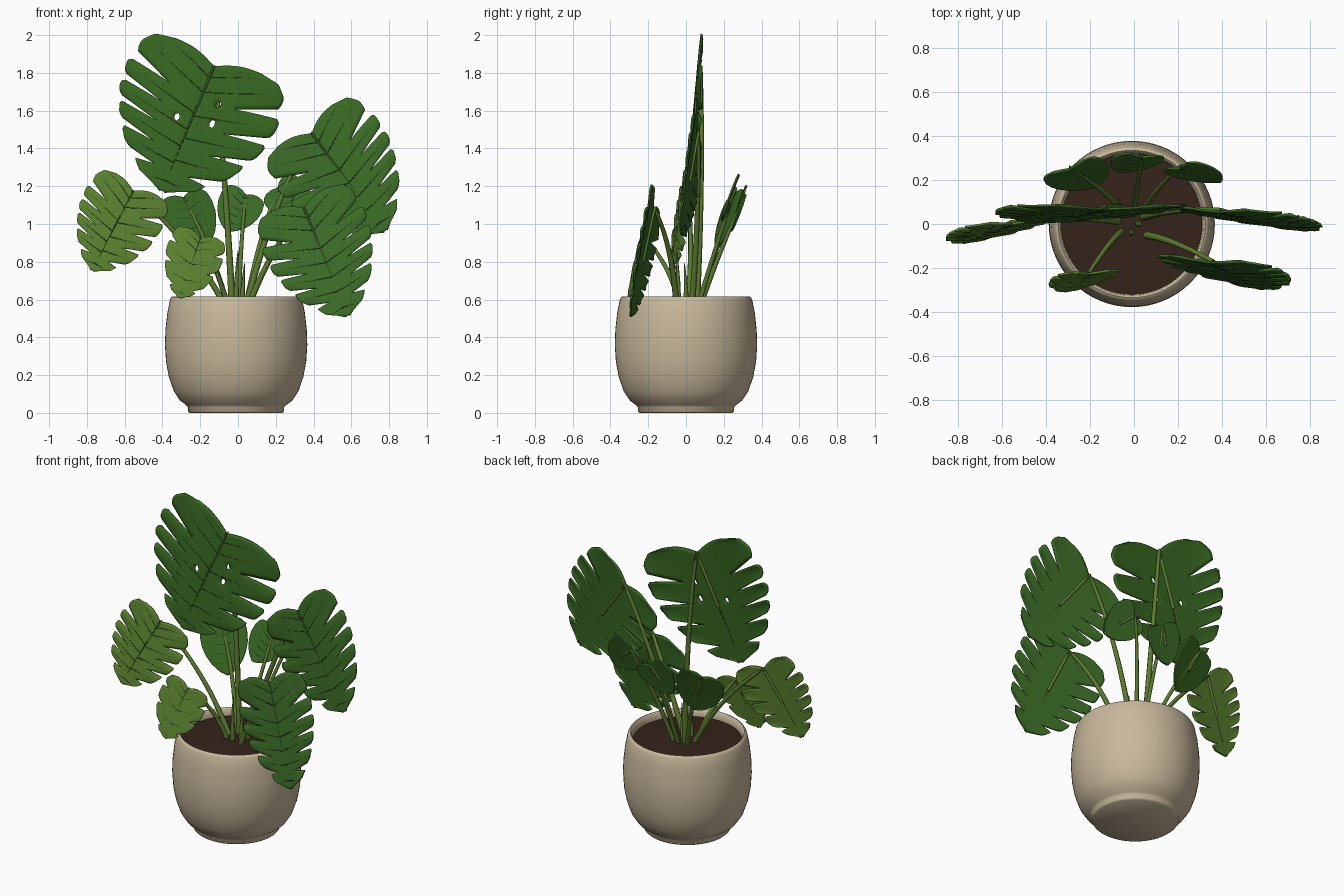
import bpy, bmesh, math
from mathutils import Vector

if "Cube" in bpy.data.objects:
    bpy.data.objects.remove(bpy.data.objects["Cube"])


def material(name, rgb):
    m = bpy.data.materials.new(name)
    m.diffuse_color = (*rgb, 1)
    m.use_nodes = True
    m.node_tree.nodes["Principled BSDF"].inputs["Base Color"].default_value = m.diffuse_color
    return m


CLAY = material("clay", (0.58, 0.48, 0.33))
SOIL = material("soil", (0.036, 0.017, 0.010))
DARK = material("leaf_dark", (0.04, 0.14, 0.016))
MID = material("leaf_mid", (0.045, 0.15, 0.02))
LIGHT = material("leaf_light", (0.11, 0.235, 0.03))
STEM = material("stem_green", (0.11, 0.2, 0.03))
VEIN = material("vein_green", (0.025, 0.075, 0.012))


def add_object(name, bm, mat, angle=40):
    me = bpy.data.meshes.new(name)
    bm.to_mesh(me)
    bm.free()
    ob = bpy.data.objects.new(name, me)
    bpy.context.collection.objects.link(ob)
    me.materials.append(mat)
    activate(ob)
    bpy.ops.object.shade_smooth_by_angle(angle=math.radians(angle))
    return ob


def activate(ob):
    bpy.ops.object.select_all(action='DESELECT')
    bpy.context.view_layer.objects.active = ob
    ob.select_set(True)


def lathe(name, profile, mat, centre):
    bm = bmesh.new()
    vs = [bm.verts.new((r, 0, z)) for r, z in profile]
    es = [bm.edges.new(p) for p in zip(vs, vs[1:])]
    bmesh.ops.spin(bm, geom=vs + es, cent=(0, 0, 0), axis=(0, 0, 1),
                   angle=math.tau, steps=64)
    bmesh.ops.remove_doubles(bm, verts=bm.verts, dist=1e-4)
    bmesh.ops.recalc_face_normals(bm, faces=bm.faces)
    add_object(name, bm, mat, 50).location = centre


def tubes(name, paths, radius, mat, end=1.0):
    """Round tubes along point lists, tapering to the given end factor."""
    cu = bpy.data.curves.new(name, 'CURVE')
    cu.dimensions = '3D'
    cu.bevel_depth = radius
    cu.bevel_resolution = 2
    cu.use_fill_caps = True
    for pts in paths:
        sp = cu.splines.new('POLY')
        sp.points.add(len(pts) - 1)
        for i, p in enumerate(pts):
            sp.points[i].co = (*p, 1)
            sp.points[i].radius = 1 + (end - 1) * i / (len(pts) - 1)
    cu.materials.append(mat)
    ob = bpy.data.objects.new(name, cu)
    bpy.context.collection.objects.link(ob)
    activate(ob)
    bpy.ops.object.convert(target='MESH')
    bpy.ops.object.shade_smooth_by_angle(angle=math.radians(50))


# Half-leaf edge: (position along midrib, edge u, edge v), midrib length = 1
EDGE = [(0, -.08, .36), (.1, -.06, .5), (.2, .02, .58), (.33, .19, .62), (.5, .40, .60),
        (.65, .57, .53), (.78, .74, .42), (.9, .92, .22), (1, 1, .02)]


def edge(s):
    for (a, u0, v0), (b, u1, v1) in zip(EDGE, EDGE[1:]):
        if s <= b + 1e-9:
            f = (s - a) / (b - a)
            return u0 + (u1 - u0) * f, v0 + (v1 - v0) * f
    return EDGE[-1][1:]


def leaf(name, base, tip, width, roll, slits, mat, start, holes=(), cut=.45, cup=.06):
    base, tip = Vector(base), Vector(tip)
    d = tip - base
    L = d.length
    d.normalize()
    side = Vector((-d.z, roll, d.x))
    side = (side - d * side.dot(d)).normalized()
    n = d.cross(side).normalized()
    if n.y > 0:
        n = -n                                   # front of the leaf faces -y

    def point(lobe, f, t, sg, off=0.0):
        s0, s1, a, b = lobe
        g = max(0, (t - cut) / (1 - cut))
        q = abs(2 * f - 1)
        s = s0 + (s1 - s0) * (a * g + f * (1 - (a + b) * g))
        t = t * (1 - .05 * q ** 4 * g)
        eu, ev = edge(s)
        u = s + (eu - s) * t - .03 * math.sin(math.pi * t) * (1 - s) ** 3
        v = ev * t * width / .62
        back = cup * v * v + .015 * q * q * g
        return base + L * (u * d + sg * v * side - n * back) + n * off

    bm = bmesh.new()
    veins = []
    for sg, k in ((-1, slits[0]), (1, slits[1])):
        cuts = [0] + [.31 + .53 * i / max(1, k - 1) for i in range(k)] + [1]
        for i, (s0, s1) in enumerate(zip(cuts, cuts[1:])):
            lobe = (s0, s1, .08 if i else 0, .15 if i < k else 0)
            if 0 < i < k:
                lobe = (s0, s1, .06, .24)
            nf, nt = (24 if k == 0 else 10), 22
            grid = [[bm.verts.new(point(lobe, f / nf, t / nt, sg)) for t in range(nt + 1)]
                    for f in range(nf + 1)]
            for f in range(nf):
                for t in range(nt):
                    bm.faces.new((grid[f][t], grid[f + 1][t], grid[f + 1][t + 1], grid[f][t + 1]))
            rows = (.1, .25, .42, .6, .78) if k == 0 else (.3, .68) if i == 0 else (.5,)
            for f in rows:
                veins.append([point(lobe, f, t / 10, sg, .003) for t in range(10)])
    bmesh.ops.remove_doubles(bm, verts=bm.verts, dist=2e-5)
    bmesh.ops.dissolve_degenerate(bm, edges=bm.edges, dist=1e-5)

    # small oval holes near the midrib, rims snapped to an ellipse
    def in_hole(co, hole):
        c = (co - base) / L
        x, y = (c.dot(d) - hole[0]) / .032, (c.dot(side) - hole[1]) / .019
        return math.hypot(x, y), x, y

    for h in holes:
        gone = [fc for fc in bm.faces if in_hole(fc.calc_center_median(), h)[0] < 1]
        bmesh.ops.delete(bm, geom=gone, context='FACES')
        for v in bm.verts:
            r, x, y = in_hole(v.co, h)
            if v.is_boundary and 0 < r < 2.2:
                f = (1 / r - 1) * L
                v.co += d * x * .032 * f + side * y * .019 * f
    bmesh.ops.recalc_face_normals(bm, faces=bm.faces)
    ob = add_object(name, bm, mat)
    mod = ob.modifiers.new("thickness", 'SOLIDIFY')
    mod.thickness = .010
    mod.offset = 0

    # veins and midrib
    tubes(name + "_veins", veins, .0035 if L > .4 else .003, VEIN, .6)
    tubes(name + "_midrib", [[base + d * L * i / 8 for i in range(9)]], .005 + .006 * L, VEIN, .4)
    # arching petiole rising from the soil, tucked behind the blade
    p0 = Vector((*start, .55))
    end = base - n * .009
    c = p0.lerp(end, .38)
    c.z = p0.z + (end.z - p0.z) * .58
    c.y += .03
    path = [p0 * (1 - t) ** 2 + c * 2 * t * (1 - t) + end * t * t for t in [i / 16 for i in range(17)]]
    path += [base - n * .007 + d * L * x for x in (.1, .3, .5)]
    tubes(name + "_petiole", [path], .012 + .009 * L, STEM, .5)


# Pot and soil
lathe("pot", [(0, 0), (.245, 0), (.254, .008), (.254, .03), (.266, .042), (.298, .066), (.330, .115),
              (.356, .19), (.371, .27), (.377, .36), (.374, .44), (.364, .53), (.350, .60), (.343, .613),
              (.334, .617), (.325, .609), (.320, .58), (.316, .50), (0, .50)], CLAY, (-.01, 0, 0))
lathe("soil", [(.319, .54), (.319, .568), (.2, .573), (0, .578)], SOIL, (-.01, 0, 0))

# Large split leaves
leaf("leaf_top", (-.127, .068, 1.835), (-.40, .008, 1.175), .61, 0, (5, 4), DARK, (-.03, .055),
     holes=((.45, -.11), (.25, .14), (.40, .15)))
leaf("leaf_right", (.39, .055, 1.48), (.78, -.03, .965), .50, -.04, (5, 5), MID, (.04, .03))
leaf("leaf_lower_right", (.35, -.175, 1.085), (.58, -.295, .515), .47, -.08, (5, 5), MID, (.05, -.05))
leaf("leaf_left", (-.556, .0, 1.175), (-.77, -.085, .755), .48, .08, (5, 4), LIGHT, (-.06, .01))
# Small leaves
leaf("leaf_front_small", (-.20, -.225, .925), (-.31, -.305, .61), .45, .06, (3, 3), LIGHT,
     (-.05, -.03), cut=.7)
leaf("leaf_back_left", (-.29, .25, 1.14), (-.18, .165, .87), .48, .4, (0, 0), DARK, (-.05, .06))
leaf("leaf_back_middle", (.04, .305, 1.155), (-.06, .235, .965), .53, -.08, (0, 0), MID, (0, .07))
leaf("leaf_back_right", (.21, .255, 1.19), (.39, .19, 1.035), .48, .2, (0, 0), MID, (.04, .06))

# Unfurling shoots
tubes("new_shoots", [[(-.01, -.04, .55), (-.008, -.042, .7), (-.005, -.045, .78), (0, -.047, .86)],
                     [(.02, 0, .55), (.025, 0, .65), (.03, -.005, .73), (.035, -.008, .79)]],
      .016, STEM, .12)
